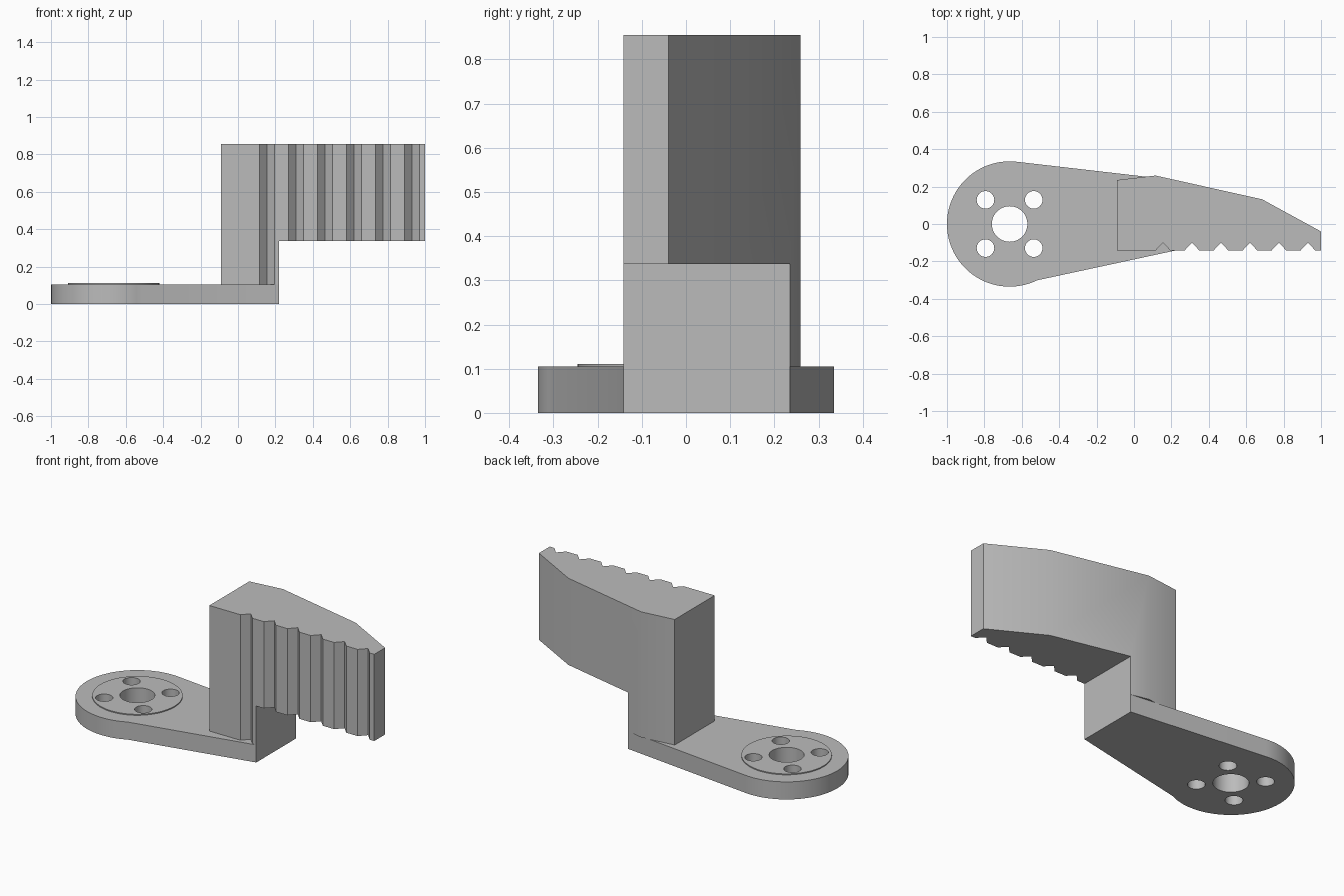
import bpy, bmesh, math

if "Cube" in bpy.data.objects:
    bpy.data.objects.remove(bpy.data.objects["Cube"])

CX, R = -0.665, 0.335          # hub centre and radius
BASE_Z, BOSS_Z, JAW_Z, TOP_Z = 0.105, 0.111, 0.337, 0.855

grey = bpy.data.materials.new("grey")
grey.diffuse_color = (0.5, 0.5, 0.5, 1)
grey.use_nodes = True
grey.node_tree.nodes["Principled BSDF"].inputs["Base Color"].default_value = grey.diffuse_color


def prism(name, pts, z0, z1):
    """Extrude a flat outline from z0 to z1."""
    bm = bmesh.new()
    face = bm.faces.new([bm.verts.new((x, y, z0)) for x, y in pts])
    ext = bmesh.ops.extrude_face_region(bm, geom=[face])
    for v in ext["geom"]:
        if isinstance(v, bmesh.types.BMVert):
            v.co.z = z1
    bmesh.ops.recalc_face_normals(bm, faces=bm.faces)
    mesh = bpy.data.meshes.new(name)
    bm.to_mesh(mesh)
    bm.free()
    mesh.materials.append(grey)
    ob = bpy.data.objects.new(name, mesh)
    bpy.context.collection.objects.link(ob)
    return ob


def arc(x, y, r, a0=0, a1=360, n=48):
    steps = n if a1 - a0 == 360 else n + 1
    angs = [math.radians(a0 + (a1 - a0) * i / n) for i in range(steps)]
    return [(x + r * math.cos(a), y + r * math.sin(a)) for a in angs]


def cut(ob, cutters):
    bpy.context.view_layer.objects.active = ob
    for c in cutters:
        m = ob.modifiers.new("cut", 'BOOLEAN')
        m.operation, m.solver, m.object = 'DIFFERENCE', 'EXACT', c
        bpy.ops.object.modifier_apply(modifier=m.name)


# Flat arm with rounded hub end
arm = prism("arm_plate", arc(CX, 0, R, 82, 296) + [(0.22, -0.142), (0.22, 0.235)], 0, BASE_Z)

# Thin raised ring on the hub
boss = prism("hub_boss", arc(CX, 0, 0.245), BASE_Z, BOSS_Z)

# Shaft hole and four screw holes through arm and boss
holes = [prism("hole_cutter", arc(CX, 0, 0.095), -0.1, 0.3)]
for sx in (-1, 1):
    for sy in (-1, 1):
        holes.append(prism("hole_cutter", arc(CX + sx * 0.129, sy * 0.129, 0.047, n=32), -0.1, 0.3))
cut(arm, holes)
cut(boss, holes)

# Gripper jaw with V-notched front and tapering back
front = [(-0.09, -0.142)]
for i in range(6):
    x = 0.115 + 0.155 * i
    front += [(x, -0.142), (x + 0.04, -0.1), (x + 0.08, -0.142)]
back = [(1, -0.142), (1, -0.04), (0.685, 0.132), (0.115, 0.259), (-0.09, 0.235)]
jaw = prism("toothed_jaw", front + back, BASE_Z, TOP_Z)

# Clear the space under the overhanging part
under = prism("under_cutter", [(0.22, -1), (1.5, -1), (1.5, 1), (0.22, 1)], -0.1, JAW_Z)
cut(jaw, [under])

for c in holes + [under]:
    bpy.data.objects.remove(c, do_unlink=True)

# Smooth curved walls, keep corners crisp
for ob in (arm, boss, jaw):
    bpy.ops.object.select_all(action='DESELECT')
    ob.select_set(True)
    bpy.context.view_layer.objects.active = ob
    bpy.ops.object.shade_smooth_by_angle(angle=math.radians(30))
